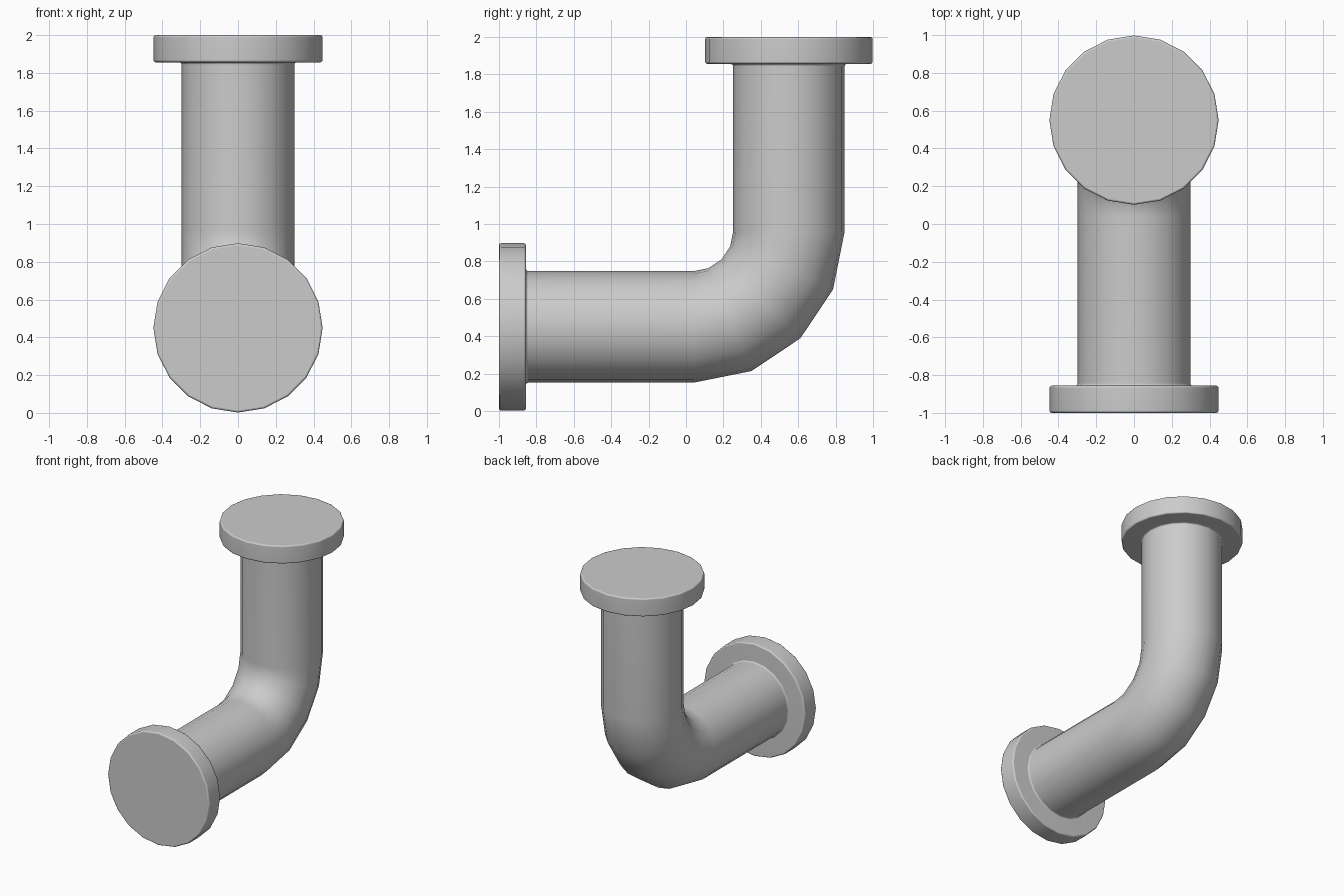
import bpy, bmesh
from math import sin, cos, pi, radians

if "Cube" in bpy.data.objects:
    bpy.data.objects.remove(bpy.data.objects["Cube"])

SIDES, BEND_STEPS = 20, 4
PIPE_R, FLANGE_R, FLANGE_T, BEVEL = 0.298, 0.448, 0.144, 0.012
BEND_R, BEND_Y, BEND_Z = 0.51, 0.04, 0.96   # elbow pivot and centreline radius
Z_LOW = BEND_Z - BEND_R
Y_HIGH = BEND_Y + BEND_R
k = BEVEL * (1 - cos(pi / 4))

# End profile: (distance from end face, radius) for a rounded flange and small fillet
profile = [
    (0, FLANGE_R - BEVEL), (k, FLANGE_R - k), (BEVEL, FLANGE_R),
    (FLANGE_T - BEVEL, FLANGE_R), (FLANGE_T - k, FLANGE_R - k),
    (FLANGE_T, FLANGE_R - BEVEL),
    (FLANGE_T, PIPE_R + BEVEL), (FLANGE_T + k, PIPE_R + k),
    (FLANGE_T + BEVEL, PIPE_R),
]

# Stations along the path: (y, z, tilt, radius)
stations = [(-1 + d, Z_LOW, 0, r) for d, r in profile]
for i in range(BEND_STEPS + 1):
    a = i * pi / 2 / BEND_STEPS
    stations.append((BEND_Y + BEND_R * sin(a), BEND_Z - BEND_R * cos(a), a, PIPE_R))
stations += [(Y_HIGH, 2 - d, pi / 2, r) for d, r in reversed(profile)]

# Flanged pipe elbow, skinned ring by ring
bm = bmesh.new()
rings = []
for y, z, a, r in stations:
    ring = []
    for j in range(SIDES):
        t = 2 * pi * j / SIDES
        n = r * sin(t)
        ring.append(bm.verts.new((r * cos(t), y - n * sin(a), z + n * cos(a))))
    rings.append(ring)
for p, q in zip(rings, rings[1:]):
    for j in range(SIDES):
        m = (j + 1) % SIDES
        bm.faces.new((p[j], p[m], q[m], q[j]))
bm.faces.new(rings[0])
bm.faces.new(rings[-1])
bmesh.ops.recalc_face_normals(bm, faces=bm.faces)

mesh = bpy.data.meshes.new("flanged_pipe_elbow")
bm.to_mesh(mesh)
bm.free()
elbow = bpy.data.objects.new("flanged_pipe_elbow", mesh)
bpy.context.collection.objects.link(elbow)
bpy.context.view_layer.objects.active = elbow
elbow.select_set(True)
bpy.ops.object.shade_smooth_by_angle(angle=radians(50))

# Keep the flange faces flat while the bevels shade smoothly
weighted = elbow.modifiers.new("weighted_normals", 'WEIGHTED_NORMAL')
weighted.keep_sharp = True
